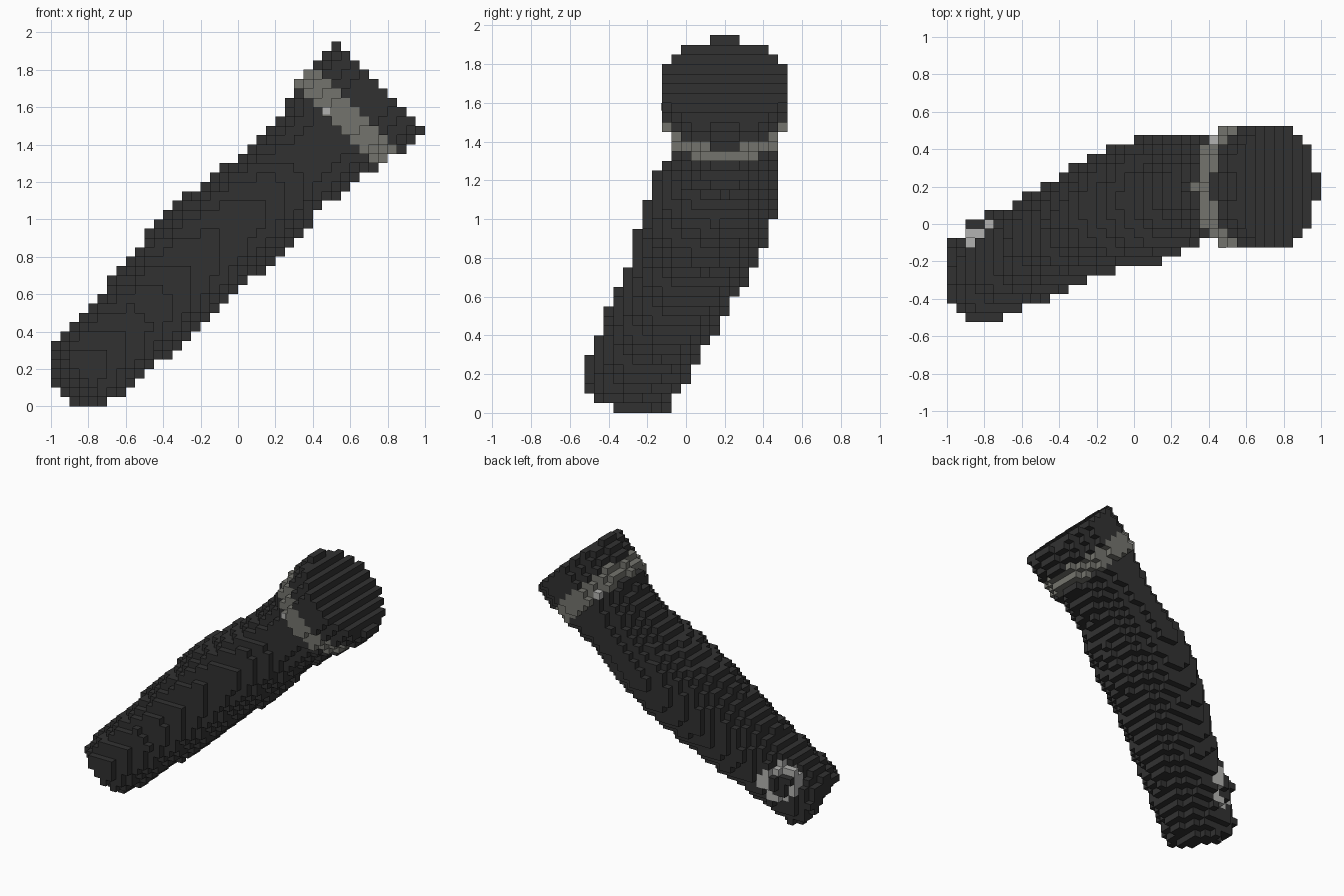
import bpy, bmesh, math
from mathutils import Vector

cube = bpy.data.objects.get("Cube")
if cube:
    bpy.data.objects.remove(cube, do_unlink=True)

S = 0.05                      # block size
NX, NY, NZ = 40, 21, 39       # block counts
R2 = math.sqrt(0.5)


def material(name, rgb):
    m = bpy.data.materials.new(name)
    m.use_nodes = True
    m.diffuse_color = (*rgb, 1)
    m.node_tree.nodes["Principled BSDF"].inputs["Base Color"].default_value = (*rgb, 1)
    return m


black = material("charcoal", (0.031, 0.031, 0.031))
grey = material("warm grey", (0.175, 0.175, 0.155))
silver = material("silver", (0.45, 0.45, 0.44))

# Handle sections: distance along the diagonal, centre across, centre y, radius across, radius y
SECTIONS = [
    (-0.70, -0.71, -0.375, 0.215, 0.255), (-0.45, -0.71, -0.28, 0.215, 0.27),
    (-0.30, -0.71, -0.225, 0.225, 0.28), (0.00, -0.705, -0.11, 0.255, 0.29),
    (0.30, -0.71, 0.00, 0.28, 0.31), (0.55, -0.715, 0.075, 0.29, 0.33),
    (0.76, -0.695, 0.115, 0.278, 0.345), (0.98, -0.682, 0.15, 0.258, 0.315),
    (1.13, -0.68, 0.185, 0.25, 0.28), (1.35, -0.675, 0.20, 0.285, 0.275),
    (1.46, -0.67, 0.20, 0.315, 0.29),
]
END, END_DIR = Vector((-0.88, -0.335, 0.13)), Vector((0.66, 0.36, 0.66))
BAND_START, BAND_END, HEAD_END = 1.44, 1.575, 1.74
BUTTON, BUTTON_DIR = Vector((-0.80, 0.0, 0.335)), Vector((-0.45, 0.85, -0.05)).normalized()
STUD = Vector((0.425, 0.45, 1.625))


def centre(c):
    return Vector((-1 + S * (c[0] + 0.5), S * (c[1] - 10), S * (c[2] + 0.5)))


def section(u):
    for a, b in zip(SECTIONS, SECTIONS[1:]):
        if a[0] <= u < b[0]:
            t = (u - a[0]) / (b[0] - a[0])
            return [p + (q - p) * t for p, q in zip(a, b)]


def button_coords(p):
    """Depth along the button axis and distance from it."""
    off = p - BUTTON
    depth = off.dot(BUTTON_DIR)
    return depth, (off - BUTTON_DIR * depth).length


def classify(p):
    """Name of the part that fills this point, or None."""
    u, v = (p.x + p.z) * R2, (p.x - p.z) * R2
    if (p - STUD).length < 0.02:
        return "back_stud"
    if u > BAND_END:
        inside = u < HEAD_END and math.hypot(v + 0.67, p.y - 0.2) < 0.325
        return "head" if inside else None
    if u > BAND_START:
        return "collar_band" if math.hypot(v + 0.675, p.y - 0.2) < 0.318 else None
    # Round button on the back, with its middle raised
    depth, radius = button_coords(p)
    if -0.1 < depth < (0.035 if radius < 0.085 else 0.005) and radius < 0.14:
        return "handle"
    s = section(u)
    t = END_DIR.dot(p - END)
    if s is None or t < 0:
        return None
    round_off = min(1.0, 0.90 + 2.0 * t)      # softened butt end
    if math.hypot((v - s[1]) / s[3], (p.y - s[2]) / s[4]) > round_off:
        return None
    return "handle"


cells = {}
for i in range(NX):
    for j in range(NY):
        for k in range(NZ):
            part = classify(centre((i, j, k)))
            if part:
                cells[(i, j, k)] = part

STEPS = [(1, 0, 0), (-1, 0, 0), (0, 1, 0), (0, -1, 0), (0, 0, 1), (0, 0, -1)]


def neighbour(c, d):
    return tuple(a + b for a, b in zip(c, d))


# Button ring: surface blocks lying in an annulus around the button
for c in list(cells):
    depth, radius = button_coords(centre(c))
    if abs(depth) < 0.1 and 0.085 < radius < 0.14:
        if any(neighbour(c, d) not in cells for d in STEPS):
            cells[c] = "button_ring"


def build(name, mat):
    """Stepped shell made from the exposed block faces of one part."""
    bm = bmesh.new()
    verts = {}

    def corner(key):
        if key not in verts:
            verts[key] = bm.verts.new((-1 + S * key[0], S * (key[1] - 10.5), S * key[2]))
        return verts[key]

    for c, part in cells.items():
        if part != name:
            continue
        for d in STEPS:
            if neighbour(c, d) in cells:
                continue
            ax = [abs(n) for n in d].index(1)
            b, e = (ax + 1) % 3, (ax + 2) % 3
            loop = []
            for m, n in ((0, 0), (1, 0), (1, 1), (0, 1)):
                key = list(c)
                key[ax] += d[ax] > 0
                key[b] += m
                key[e] += n
                loop.append(corner(tuple(key)))
            if d[ax] < 0:
                loop.reverse()
            bm.faces.new(loop)
    mesh = bpy.data.meshes.new(name)
    bm.to_mesh(mesh)
    bm.free()
    mesh.materials.append(mat)
    bpy.context.collection.objects.link(bpy.data.objects.new(name, mesh))


build("handle", black)
build("head", black)
build("collar_band", grey)
build("back_stud", silver)
build("button_ring", silver)

# Small flat mark on the front of the band
bpy.ops.mesh.primitive_cube_add(size=1, location=(0.472, -0.1255, 1.58))
mark = bpy.context.object
mark.name = "front_mark"
mark.scale = (0.04, 0.005, 0.04)
mark.data.materials.append(silver)
